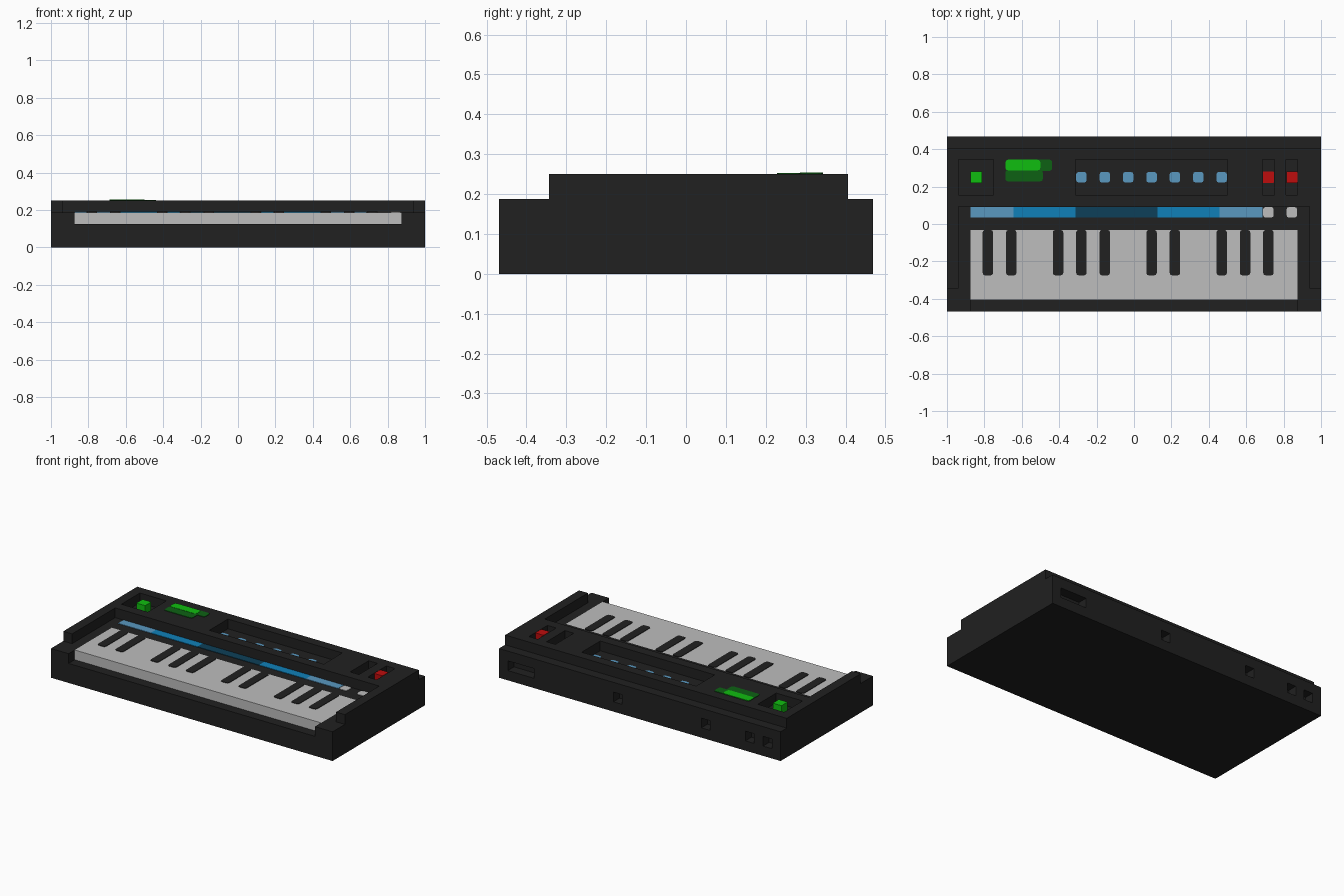
import bpy
import bmesh
from mathutils import Vector

if "Cube" in bpy.data.objects:
    bpy.data.objects.remove(bpy.data.objects["Cube"], do_unlink=True)

U = 1 / 16                      # one block of the layout grid
WIDE, DEEP, TALL = 32, 15, 4    # case size in blocks
PLATE = 0.05                    # painted plate thickness in blocks


def material(name, r, g, b):
    mat = bpy.data.materials.new(name)
    mat.use_nodes = True
    colour = (r, g, b, 1)
    mat.diffuse_color = colour
    mat.node_tree.nodes["Principled BSDF"].inputs["Base Color"].default_value = colour
    return mat


black = material("case black", .015, .015, .015)
white = material("key white", .51, .51, .51)
pale_blue = material("pale blue", .1, .315, .53)
blue = material("mid blue", .005, .216, .48)
deep_blue = material("deep blue", .004, .051, .1)
green = material("bright green", .005, .51, .005)
dark_green = material("dark green", .004, .12, .007)
red = material("red", .51, .004, .004)


def box(name, x, y, z, mat, round_by=0):
    """Box from (start, end) ranges in blocks, optionally with rounded upright edges."""
    bm = bmesh.new()
    bmesh.ops.create_cube(bm, size=1)
    lo = Vector((x[0], y[0], z[0]))
    hi = Vector((x[1], y[1], z[1]))
    for v in bm.verts:
        p = [lo[i] if v.co[i] < 0 else hi[i] for i in range(3)]
        v.co = Vector((p[0] - WIDE / 2, p[1] - DEEP / 2, p[2])) * U
    if round_by:
        upright = [e for e in bm.edges
                   if (e.verts[0].co.xy - e.verts[1].co.xy).length < 1e-6]
        bmesh.ops.bevel(bm, geom=upright, offset=round_by * U, segments=2,
                        profile=0.5, affect='EDGES')
    mesh = bpy.data.meshes.new(name)
    bm.to_mesh(mesh)
    bm.free()
    mesh.materials.append(mat)
    obj = bpy.data.objects.new(name, mesh)
    bpy.context.collection.objects.link(obj)
    return obj


def plate(name, x, y, z, mat, round_by=0):
    return box(name, x, y, (z, z + PLATE), mat, round_by)


def carve(target, x, y, z):
    cutter = box("cutter", x, y, z, black)
    cutter.hide_render = True
    mod = target.modifiers.new("cut", 'BOOLEAN')
    mod.operation = 'DIFFERENCE'
    mod.solver = 'EXACT'
    mod.object = cutter
    bpy.context.view_layer.objects.active = target
    bpy.ops.object.modifier_apply(modifier=mod.name)
    bpy.data.objects.remove(cutter, do_unlink=True)


# Case with stepped front and back edges
case = box("case", (0, WIDE), (0, DEEP), (0, TALL), black)
carve(case, (-1, 33), (-1, 2), (3, 5))
carve(case, (-1, 33), (14, 16), (3, 5))

# Lowered key deck, key bed and control wells
carve(case, (1, 31), (-1, 9), (3, 5))
carve(case, (2, 30), (-1, 7), (2, 5))
for well in ((1, 4), (11, 24), (27, 28), (29, 30)):
    carve(case, well, (10, 13), (3, 5))

# Sockets in the back
for socket in ((28, 31), (18, 19), (8, 9), (3, 4), (1, 2)):
    carve(case, socket, (14, 16), (1, 2))
for name, x, mat in (("red_socket_pin", 8, red), ("green_socket_pin", 3, green)):
    box(name, (x + .4, x + .6), (14, 14.15), (1.2, 1.8), mat)

# White key bed and black keys set into it
box("white_keys", (2, 30), (1, 7), (2, 3), white)
for x in (3, 5, 9, 11, 13, 17, 19, 23, 25, 27):
    plate("black_key", (x + .05, x + .95), (3.1, 7), 3, black, .22)

# Coloured strip above the keys
strip = ((2, 5.7, pale_blue), (5.7, 11, blue), (11, 18, deep_blue),
         (18, 23.3, blue), (23.3, 27, pale_blue))
for start, end, mat in strip:
    plate("strip_section", (start, end), (8.05, 8.95), 3, mat)
for x in (27, 29):
    plate("strip_end_pad", (x + .05, x + .95), (8.05, 8.95), 3, white, .2)

# Row of flat buttons in the long well
for x in range(11, 24, 2):
    plate("flat_button", (x + .05, x + .95), (11.05, 11.95), 3, pale_blue, .2)

# Green and red buttons
box("green_button", (2, 3), (11, 12), (3, TALL), green, .08)
plate("red_flat_button", (27.03, 27.97), (11, 12), 3, red, .08)
box("red_button", (29.03, 29.97), (11, 12), (3, TALL), red, .08)

# Display panel on the raised deck
plate("display_lower_row", (5, 8.2), (11.15, 12.1), TALL, dark_green, .2)
plate("display_upper_row", (5, 9), (12.05, 13), TALL, dark_green, .2)
box("display_lit_bar", (5, 8), (12.08, 13), (TALL, TALL + 1.5 * PLATE), green, .25)
